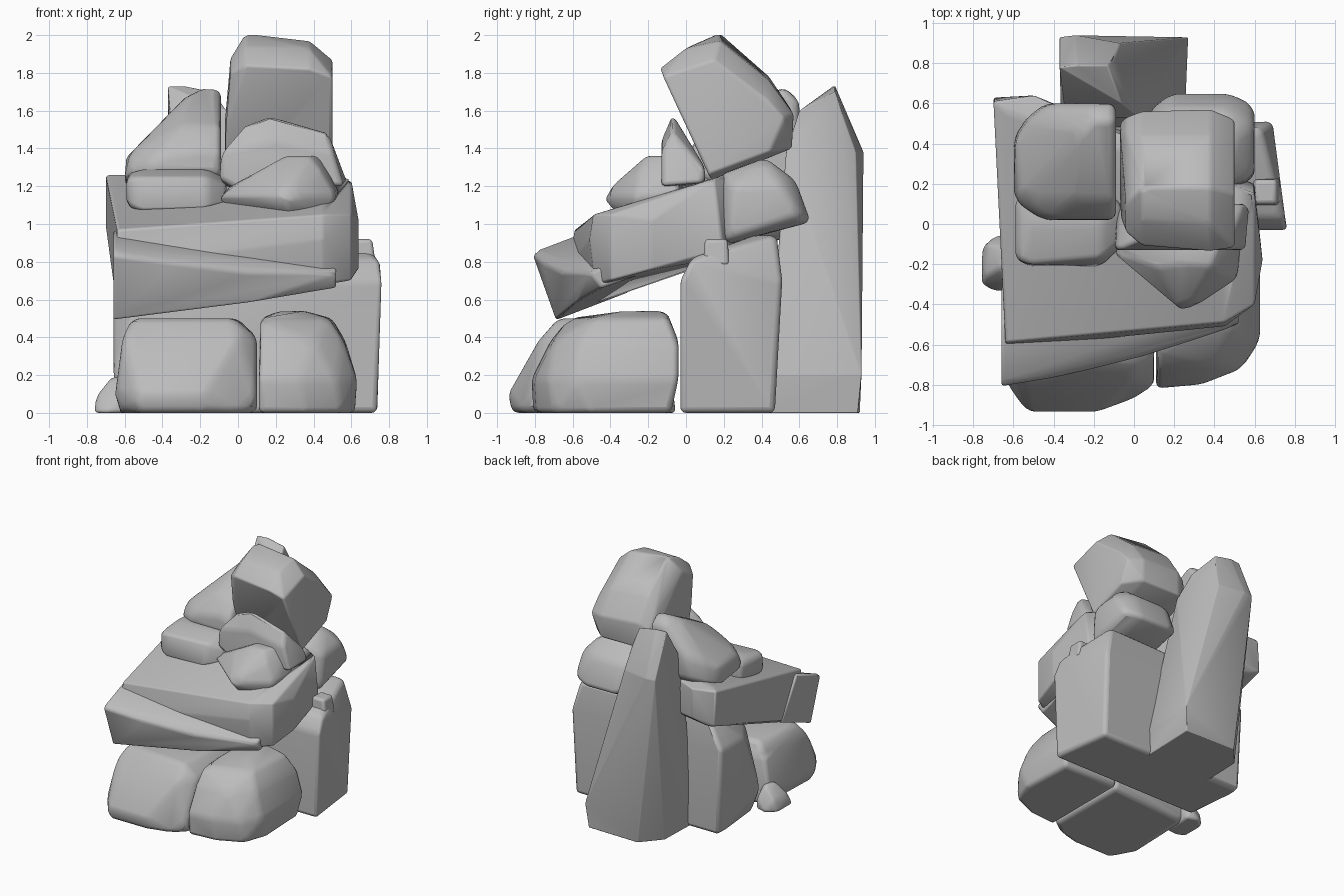
import bpy
import bmesh
import math

default_cube = bpy.data.objects.get("Cube")
if default_cube:
    bpy.data.objects.remove(default_cube, do_unlink=True)

# One plain stone colour
stone = bpy.data.materials.new("grey_stone")
stone.use_nodes = True
grey = (0.5, 0.5, 0.5, 1)
stone.diffuse_color = grey
stone.node_tree.nodes["Principled BSDF"].inputs["Base Color"].default_value = grey


def place(axis, station, point):
    """Turn a section point (in hundredths) into a position along the given axis."""
    first, second = point
    if axis == "x":
        position = (station, first, second)
    elif axis == "y":
        position = (first, station, second)
    else:
        position = (first, second, station)
    return [value / 100 for value in position]


def rock(name, axis, sections, rounding=0.04):
    """Wrap a convex stone around its cross-sections, then round its edges."""
    bm = bmesh.new()
    for station, outline in sections.items():
        for point in outline:
            bm.verts.new(place(axis, station, point))
    hull = bmesh.ops.convex_hull(bm, input=bm.verts[:])
    unused = {v for v in hull["geom_interior"] + hull["geom_unused"]
              if isinstance(v, bmesh.types.BMVert)}
    bmesh.ops.delete(bm, geom=list(unused), context="VERTS")
    bmesh.ops.remove_doubles(bm, verts=bm.verts[:], dist=0.005)
    bmesh.ops.dissolve_limit(bm, angle_limit=math.radians(9),
                             verts=bm.verts[:], edges=bm.edges[:])
    bmesh.ops.recalc_face_normals(bm, faces=bm.faces[:])

    mesh = bpy.data.meshes.new(name)
    bm.to_mesh(mesh)
    bm.free()
    mesh.materials.append(stone)
    obj = bpy.data.objects.new(name, mesh)
    bpy.context.collection.objects.link(obj)

    bevel = obj.modifiers.new("worn_edges", "BEVEL")
    bevel.width = rounding
    bevel.segments = 3
    bevel.limit_method = "ANGLE"
    bevel.angle_limit = math.radians(12)

    bpy.ops.object.select_all(action="DESELECT")
    obj.select_set(True)
    bpy.context.view_layer.objects.active = obj
    bpy.ops.object.shade_smooth_by_angle(angle=math.radians(60))
    return obj


# Two boulders on the ground at the front
rock("front_left_boulder", "z", {
    0: [(-62, -75), (-53, -92), (-20, -92), (0, -87), (10, -78), (10, -10), (-60, -15)],
    10: [(-65, -78), (-53, -94), (-18, -94), (10, -81), (10, -8), (-65, -15)],
    40: [(-61, -71), (0, -77), (10, -67), (10, -10), (-61, -15)],
    50: [(-56, -63), (-2, -68), (0, -15), (-53, -20)],
}, 0.05)
rock("front_right_boulder", "z", {
    0: [(11, -81), (35, -79), (55, -70), (62, -50), (60, -8), (11, -8)],
    18: [(11, -82), (33, -80), (52, -73), (63, -58), (63, -4), (11, -4)],
    38: [(11, -72), (40, -70), (56, -56), (57, -4), (11, -4)],
    50: [(12, -62), (48, -50), (50, -10), (12, -10)],
    54: [(35, -32), (35, -10), (22, -20)],
}, 0.05)

# Wide upright block and tall pointed stone at the back
rock("support_block", "z", {
    0: [(-58, -3), (74, -3), (68, 47), (-63, 47)],
    20: [(-66, -3), (76, -3), (69, 49), (-66, 48)],
    70: [(-52, -3), (77, -3), (69, 51), (-66, 18), (-66, 48)],
    82: [(75, 3), (70, 25), (-45, 5)],
    94: [(50, 36), (63, 48), (-52, 45)],
}, 0.03)
rock("back_pointed_stone", "z", {
    0: [(-35, 44), (23, 42), (25, 91), (-20, 92), (-34, 76)],
    20: [(-36, 44), (25, 45), (27, 93), (-22, 93), (-36, 80)],
    138: [(-34, 53), (3, 53), (-7, 90), (-29, 94), (-37, 93)],
    160: [(-35, 68), (-6, 60), (-10, 82), (-35, 84)],
    170: [(-13, 79)],
    173: [(-37, 78), (-28, 79)],
}, 0.03)

# Tilted slab with a thick lip along its front edge
rock("tilted_slab", "x", {
    -70: [(61, 126), (63, 98), (0, 104)],
    -64: [(-59, 97), (-62, 78), (-60, 54), (55, 126), (62, 96)],
    -50: [(64, 124), (64, 100)],
    45: [(-48, 68), (-51, 92), (-49, 105), (20, 126), (20, 82)],
    60: [(-40, 70), (-40, 105), (15, 124), (20, 86)],
    64: [(-18, 76), (-18, 102)],
})
rock("slab_front_lip", "x", {
    -66: [(-81, 83), (-79, 86), (-69, 49), (-50, 97), (-30, 64)],
    -35: [(-76, 79), (-67, 52), (-50, 90), (-25, 66)],
    5: [(-66, 74), (-59, 58), (-50, 86)],
    52: [(-51, 74), (-45, 66), (-38, 80), (-20, 75)],
}, 0.03)
rock("slab_back_stone", "x", {
    8: [(18, 95), (20, 120), (50, 126), (58, 105)],
    18: [(18, 90), (18, 126), (42, 135), (58, 123), (66, 101)],
    48: [(18, 88), (18, 126), (42, 135), (58, 123), (66, 101)],
    60: [(22, 92), (25, 120), (50, 121), (60, 104)],
})

# Stones resting on the slab
rock("slab_left_stone", "x", {
    -59: [(-17, 110), (-17, 124), (12, 126), (12, 112)],
    -53: [(-21, 107), (-20, 125), (0, 129), (15, 128), (15, 107)],
    -16: [(-21, 108), (-17, 125), (0, 129), (15, 128), (15, 107)],
    -6: [(-12, 110), (-8, 121), (8, 124), (12, 110)],
})
rock("slab_right_stone", "z", {
    105: [(0, -12), (27, -37), (47, -28), (45, 0), (0, 0)],
    115: [(-13, -13), (25, -45), (52, -27), (54, -4), (0, 0)],
    128: [(12, -22), (44, -25), (49, -5), (14, -4)],
    136: [(25, -20), (38, -21), (43, -9), (28, -8)],
}, 0.03)
rock("leaning_shard", "y", {
    -13: [(-10, 124), (-9, 138), (20, 144), (50, 138), (56, 120), (0, 118)],
    -7: [(4, 153), (17, 158), (48, 149)],
    10: [(-8, 120), (58, 122), (53, 130), (0, 130)],
}, 0.03)

# Two large boulders at the summit
rock("upper_left_boulder", "y", {
    2: [(-48, 126), (-42, 136), (-20, 140), (-9, 138), (-9, 126)],
    12: [(-60, 124), (-57, 137), (-30, 152), (-9, 152), (-9, 122)],
    42: [(-60, 120), (-59, 136), (-29, 166), (-9, 167), (-9, 120)],
    52: [(-55, 124), (-52, 142), (-22, 173), (-9, 172), (-9, 120)],
    60: [(-45, 128), (-42, 146), (-20, 165), (-9, 165), (-9, 128)],
}, 0.04)
rock("summit_boulder", "x", {
    -7: [(3, 150), (14, 128), (50, 142), (46, 155)],
    -4: [(-4, 180), (10, 188), (45, 168), (53, 155), (53, 140), (14, 124)],
    4: [(-11, 184), (2, 194), (18, 201), (44, 178), (56, 160), (56, 140), (14, 123)],
    38: [(-14, 182), (0, 193), (18, 197), (44, 176), (57, 158), (56, 140), (14, 123)],
    50: [(-12, 178), (15, 187), (43, 166), (52, 156), (44, 138), (12, 126)],
}, 0.04)

# Loose pebbles at the sides
rock("ground_pebble", "z", {
    0: [(-76, -30), (-76, -12), (-68, -5), (-58, -8), (-60, -33), (-70, -34)],
    9: [(-75, -27), (-73, -10), (-60, -6), (-60, -32)],
    19: [(-67, -22), (-64, -12), (-58, -20)],
}, 0.02)
rock("block_pebble", "z", {
    78: [(58, 9), (73, 9), (73, 23), (58, 23)],
    92: [(60, 10), (71, 10), (71, 22), (60, 22)],
}, 0.02)
